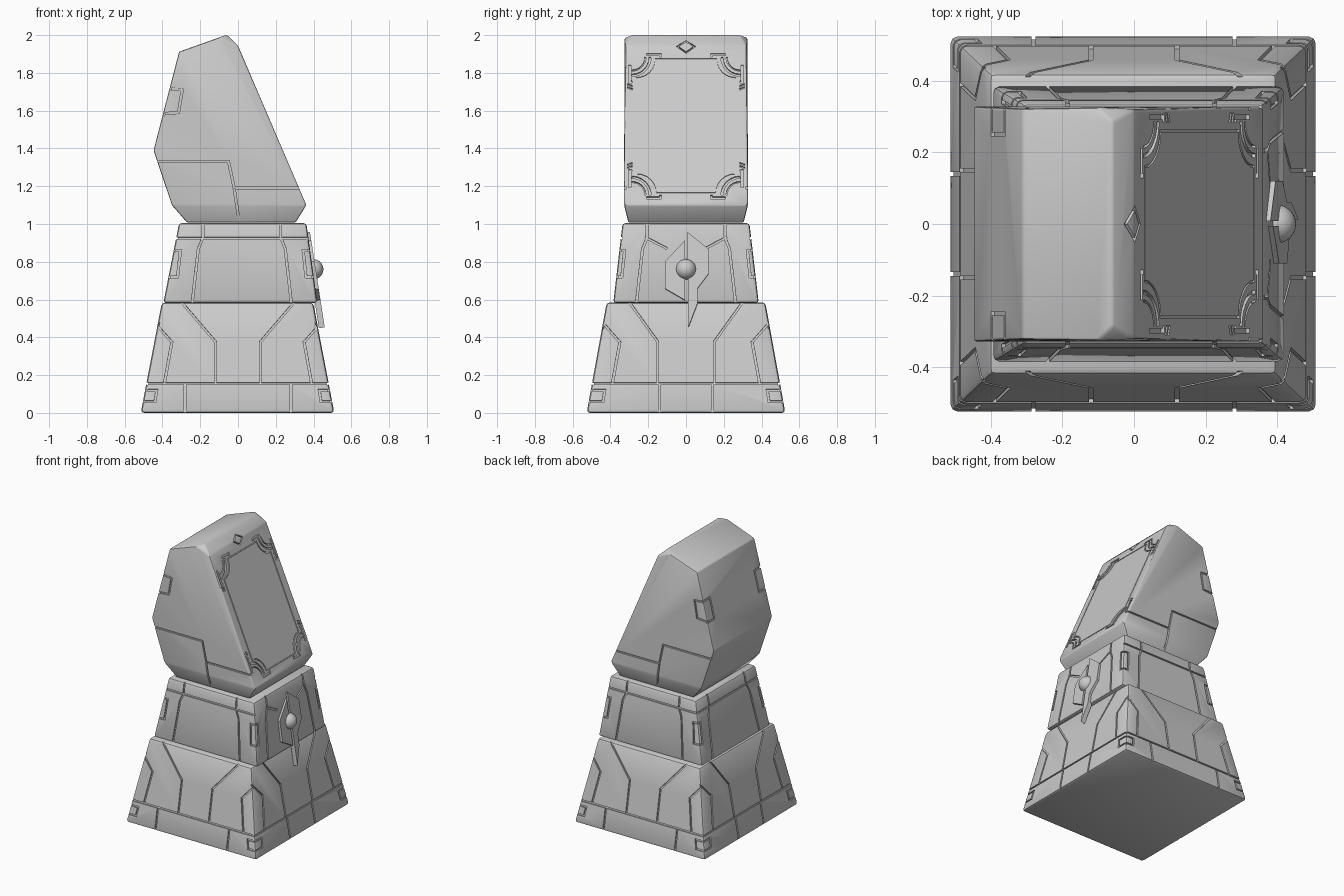
import bpy, bmesh, math
from mathutils import Vector

if "Cube" in bpy.data.objects:
    bpy.data.objects.remove(bpy.data.objects["Cube"])

stone = bpy.data.materials.new("plain_grey")
stone.use_nodes = True
GREY = (0.6, 0.6, 0.6, 1)
stone.diffuse_color = GREY
stone.node_tree.nodes["Principled BSDF"].inputs["Base Color"].default_value = GREY


def add_object(name, bm):
    bmesh.ops.recalc_face_normals(bm, faces=bm.faces)
    mesh = bpy.data.meshes.new(name)
    bm.to_mesh(mesh)
    bm.free()
    obj = bpy.data.objects.new(name, mesh)
    mesh.materials.append(stone)
    bpy.context.collection.objects.link(obj)
    return obj


def select(obj):
    bpy.ops.object.select_all(action="DESELECT")
    obj.select_set(True)
    bpy.context.view_layer.objects.active = obj


def hull(name, points, bevel):
    """Convex block with softened edges."""
    bm = bmesh.new()
    for p in points:
        bm.verts.new(p)
    bmesh.ops.convex_hull(bm, input=bm.verts)
    bmesh.ops.dissolve_limit(bm, angle_limit=0.03, verts=bm.verts, edges=bm.edges)
    bmesh.ops.bevel(bm, geom=bm.edges[:], offset=bevel, segments=2, profile=0.5,
                    affect="EDGES", clamp_overlap=True)
    return add_object(name, bm)


def side(axis, sign, c0, k):
    """Sloping side plane at distance c0 - k*z; maps (u, z, lift) to space."""
    def place(u, z, lift):
        d = sign * (c0 - k * z + lift)
        return Vector((d, u, z + lift * k)) if axis == "x" else Vector((u, d, z + lift * k))
    return place


def slope(z0, d0, z1, d1):
    k = (d0 - d1) / (z1 - z0)
    return d0 + k * z0, k


def ribbon(bm, place, pts, closed=False, width=0.011, depth=0.01):
    """Mitred strip along a path, used as a groove cutter."""
    pts = [Vector(p) for p in pts]
    n = len(pts)
    rings = []
    for i, p in enumerate(pts):
        a = pts[i - 1] if i or closed else p
        b = pts[(i + 1) % n] if i < n - 1 or closed else p
        d0 = (p - a).normalized() if p != a else (b - p).normalized()
        d1 = (b - p).normalized() if b != p else d0
        n0, n1 = Vector((-d0.y, d0.x)), Vector((-d1.y, d1.x))
        m = (n0 + n1).normalized()
        m *= width / 2 / max(m.dot(n0), 0.4)
        rings.append([bm.verts.new(place(*(p + s * m), lift))
                      for s, lift in ((1, -depth), (-1, -depth), (-1, 0.02), (1, 0.02))])
    for i in range(n if closed else n - 1):
        r, q = rings[i], rings[(i + 1) % n]
        for j in range(4):
            bm.faces.new((r[j], r[j - 1], q[j - 1], q[j]))
    if not closed:
        bm.faces.new(rings[0])
        bm.faces.new(rings[-1])


def carve(obj, bm):
    cutter = add_object(obj.name + "_cutter", bm)
    cutter.hide_render = True
    mod = obj.modifiers.new("grooves", "BOOLEAN")
    mod.operation, mod.solver, mod.object = "DIFFERENCE", "EXACT", cutter
    mod.use_self = True
    select(obj)
    bpy.ops.object.modifier_apply(modifier=mod.name)
    bpy.data.objects.remove(cutter)
    bpy.ops.object.shade_smooth_by_angle(angle=math.radians(35))


def flip(pts, s):
    return [(s * u, z) for u, z in pts]


def ring(x0, x1, y, z):
    return [(x, s * y, z) for x in (x0, x1) for s in (-1, 1)]


# Base: wide tapered plinth with panel lines on all four sides
base = hull("base", ring(-0.515, 0.51, 0.526, 0) + ring(-0.403, 0.398, 0.42, 0.585), 0.018)
cuts = bmesh.new()
for axis, sign, low, high in (("x", 1, 0.51, 0.398), ("x", -1, 0.515, 0.403),
                              ("y", 1, 0.526, 0.42), ("y", -1, 0.526, 0.42)):
    face = side(axis, sign, *slope(0, low, 0.585, high))
    ribbon(cuts, face, [(-0.6, 0.155), (0.6, 0.155)])
    inner, tick = (0.12, 0.28) if axis == "y" else (0.15, 0.14)
    for s in (-1, 1):
        ribbon(cuts, face, flip([(0.31, 0.6), (inner, 0.378), (inner, 0.155)], s))
        ribbon(cuts, face, flip([(0.46, 0.5), (0.35, 0.375), (0.39, 0.155)], s))
        ribbon(cuts, face, flip([(tick, 0.155), (tick, -0.03)], s))
        ribbon(cuts, face, flip([(0.56, 0.12), (0.43, 0.12), (0.44, 0.06), (0.56, 0.06)], s))
carve(base, cuts)

# Middle block: narrower tapered section with edge brackets
middle = hull("middle_block", ring(-0.395, 0.42, 0.385, 0.582) + ring(-0.312, 0.362, 0.336, 1.005), 0.016)
cuts = bmesh.new()
for axis, sign, low, high in (("x", 1, 0.42, 0.362), ("x", -1, 0.395, 0.312),
                              ("y", 1, 0.385, 0.336), ("y", -1, 0.385, 0.336)):
    face = side(axis, sign, *slope(0.582, low, 1.005, high))
    mid = 0.02 if axis == "y" else 0
    shift = lambda pts, s: [(u + mid, z) for u, z in flip(pts, s)]
    if (axis, sign) != ("x", 1):
        ribbon(cuts, face, [(-0.5, 0.925), (0.5, 0.925)])
    for s in (-1, 1):
        ribbon(cuts, face, shift([(0.265, 0.56), (0.23, 0.87), (0.205, 0.93), (0.205, 1.03)], s))
        ribbon(cuts, face, shift([(0.46, 0.86), (0.325, 0.86), (0.34, 0.72), (0.46, 0.72)], s))
        if (axis, sign) == ("x", 1):
            ribbon(cuts, face, flip([(0.215, 0.93), (0.1, 0.87)], s))
carve(middle, cuts)

# Emblem: two thin plates and a central ball on the +x side
front = side("x", 1, *slope(0.45, 0.44, 0.955, 0.362))
plates = {
    "emblem_short_plate": [(-0.006, 0.91), (-0.11, 0.8), (-0.11, 0.655), (-0.006, 0.595)],
    "emblem_long_plate": [(0.008, 0.955), (0.12, 0.865), (0.12, 0.735), (0.06, 0.655),
                          (0.06, 0.575), (0.012, 0.45)],
}
for name, outline in plates.items():
    bm = bmesh.new()
    back = [bm.verts.new(front(u, z, -0.012)) for u, z in outline]
    top = [bm.verts.new(front(u, z, 0.019)) for u, z in outline]
    bm.faces.new(back)
    bm.faces.new(top)
    for i in range(len(outline)):
        bm.faces.new((back[i - 1], back[i], top[i], top[i - 1]))
    add_object(name, bm)
bpy.ops.mesh.primitive_uv_sphere_add(segments=32, ring_count=16, radius=0.054, location=(0.398, 0, 0.76))
ball = bpy.context.object
ball.name = "emblem_ball"
ball.data.materials.append(stone)
bpy.ops.object.shade_smooth()

# Head: faceted block with a sloping screen on the +x side
profile = [(-0.06, 2.002, 0.285), (-0.1, 1.987, 0.325), (-0.312, 1.912, 0.322), (-0.447, 1.39, 0.328),
           (-0.35, 1.1, 0.328), (-0.27, 1.008, 0.305), (0.305, 1.008, 0.305),
           (0.362, 1.1, 0.328), (0.0, 1.945, 0.32)]
head = hull("head", [(x, s * y, z) for x, z, y in profile for s in (-1, 1)], 0.008)
cuts = bmesh.new()
screen = side("x", 1, *slope(1.1, 0.362, 1.945, 0.0))
rear = side("x", -1, *slope(1.39, 0.447, 1.912, 0.312))


def arc(cu, cz, radius, su, sz):
    """Quarter arc bowed inward from an outer corner."""
    steps = [math.radians(a) for a in range(0, 91, 15)]
    return [(su * (cu - radius * math.sin(a)), 1.518 + sz * (cz - radius * math.cos(a))) for a in steps]


# Screen outline with scooped corners
outline = []
for su, sz in ((1, 1), (-1, 1), (-1, -1), (1, -1)):
    part = arc(0.26, 0.355, 0.1, su, sz)
    outline += part if su * sz > 0 else part[::-1]
ribbon(cuts, screen, outline, closed=True, width=0.007, depth=0.006)

# Corner ornaments around the screen
for su in (-1, 1):
    for sz in (-1, 1):
        spot = lambda pts: [(su * u, 1.518 + sz * z) for u, z in pts]
        curve = arc(0.285, 0.365, 0.095, su, sz)
        ribbon(cuts, screen, curve, width=0.012)
        ribbon(cuts, screen, arc(0.285, 0.365, 0.07, su, sz), width=0.007)
        ribbon(cuts, screen, spot([(0.21, 0.379), (0.135, 0.379), (0.135, 0.365)]), width=0.012)
        ribbon(cuts, screen, spot([(0.298, 0.325), (0.298, 0.235), (0.285, 0.235)]), width=0.012)
        for z in (0.2, 0.216):
            ribbon(cuts, screen, spot([(0.283, z - 0.005), (0.31, z + 0.005)]), width=0.008)

# Diamond notch on the upper edge
ribbon(cuts, screen, [(0.045, 1.94), (0, 1.972), (-0.045, 1.94), (0, 1.908)],
       closed=True, width=0.008, depth=0.016)

# Panel lines on the flanks and rear brackets
for s in (-1, 1):
    flank = side("y", s, 0.326, 0)
    ribbon(cuts, flank, [(-0.5, 1.33), (-0.05, 1.33), (-0.02, 1.19), (0.36, 1.19)])
    ribbon(cuts, flank, [(-0.02, 1.185), (0.012, 0.98)], depth=0.02)
    ribbon(cuts, flank, [(-0.42, 1.72), (-0.295, 1.71), (-0.315, 1.59), (-0.45, 1.58)])
    ribbon(cuts, rear, flip([(0.4, 1.72), (0.25, 1.72), (0.25, 1.58), (0.4, 1.58)], s))
carve(head, cuts)
